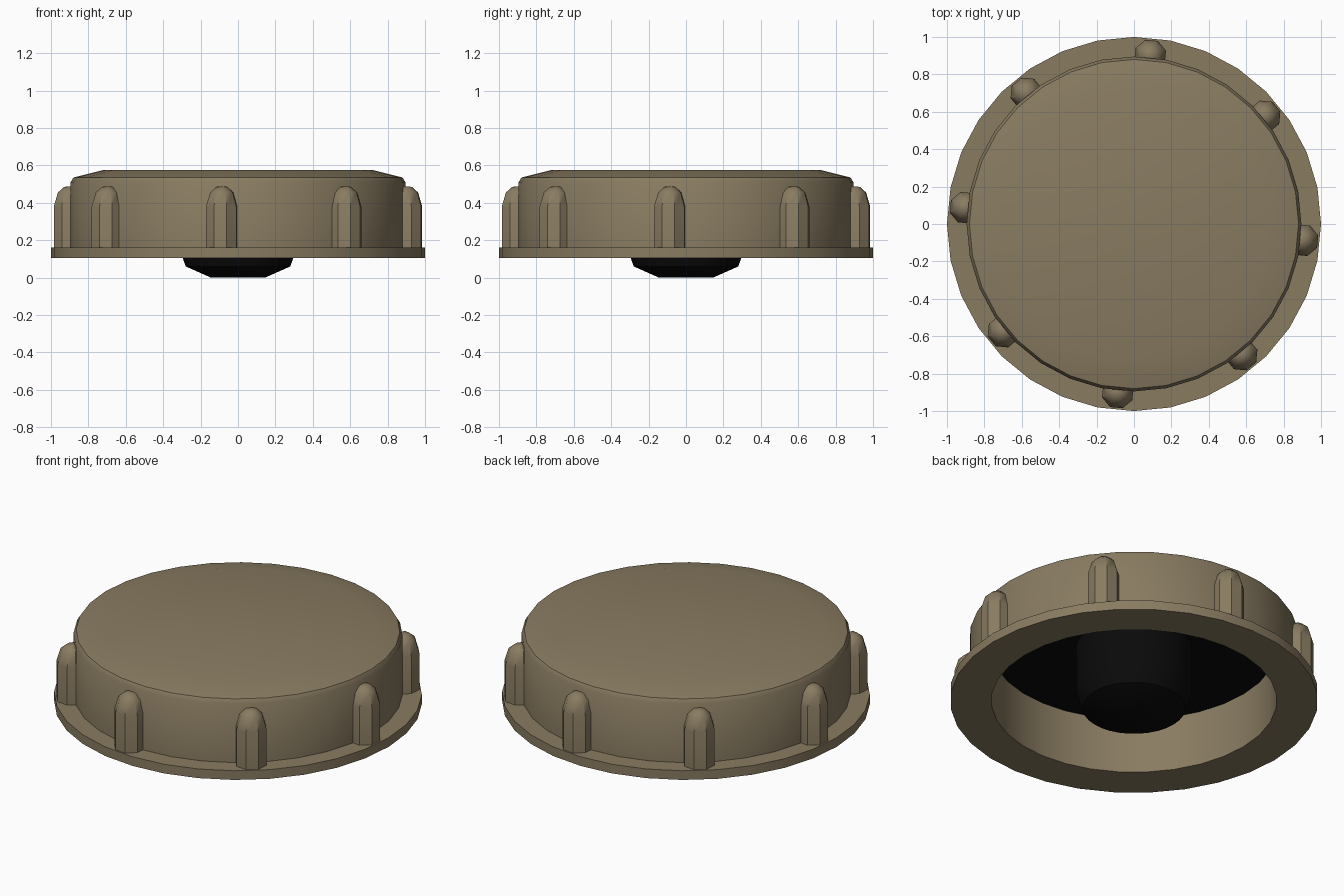
import bpy, bmesh
from math import sin, cos, pi, radians

if "Cube" in bpy.data.objects:
    bpy.data.objects.remove(bpy.data.objects["Cube"])


def material(name, rgb):
    m = bpy.data.materials.new(name)
    m.diffuse_color = (*rgb, 1)
    m.use_nodes = True
    m.node_tree.nodes["Principled BSDF"].inputs["Base Color"].default_value = m.diffuse_color
    return m


def lathe(name, profile, sides, mat, turn=0.0, loc=(0, 0, 0)):
    """Revolve (radius, z) points about z; radius 0 becomes a single pole."""
    bm = bmesh.new()
    rings = []
    for r, z in profile:
        if r == 0:
            rings.append([bm.verts.new((0, 0, z))] * sides)
        else:
            angles = [turn + 2 * pi * i / sides for i in range(sides)]
            rings.append([bm.verts.new((r * cos(a), r * sin(a), z)) for a in angles])
    for a, b in zip(rings, rings[1:]):
        for i in range(sides):
            j = (i + 1) % sides
            bm.faces.new(list(dict.fromkeys((a[i], a[j], b[j], b[i]))))
    bmesh.ops.recalc_face_normals(bm, faces=bm.faces)
    mesh = bpy.data.meshes.new(name)
    bm.to_mesh(mesh)
    bm.free()
    obj = bpy.data.objects.new(name, mesh)
    obj.location = loc
    mesh.materials.append(mat)
    bpy.context.collection.objects.link(obj)
    bpy.ops.object.select_all(action='DESELECT')
    obj.select_set(True)
    bpy.context.view_layer.objects.active = obj
    bpy.ops.object.shade_smooth_by_angle(angle=radians(40))
    return obj


brown = material("brown_plastic", (0.25, 0.20, 0.12))
black = material("black_rubber", (0.003, 0.003, 0.003))

# Hollow cap with bottom flange and softened top
lathe("cap_shell", [(0, 0.47), (0.776, 0.47), (0.776, 0.105), (1, 0.105), (1, 0.16),
                    (0.895, 0.16), (0.895, 0.51), (0.88, 0.535), (0.72, 0.575),
                    (0, 0.575)], 32, brown)

# Rubber liner under the lid with its central plug
lathe("liner_plug", [(0, 0.46), (0.78, 0.46), (0.78, 0.435), (0.317, 0.435),
                     (0.317, 0.17), (0.28, 0.06), (0.145, 0.0), (0, 0.0)], 32, black)

# Eight rounded grip ribs standing on the flange
for k in range(8):
    a = radians(-5.5 + 45 * k)
    lathe(f"grip_rib_{k + 1}", [(0, 0.13), (0.088, 0.13), (0.088, 0.38), (0.065, 0.455),
                                (0.03, 0.485), (0, 0.488)], 8, brown, a + pi / 8,
          (0.905 * cos(a), 0.905 * sin(a), 0))
